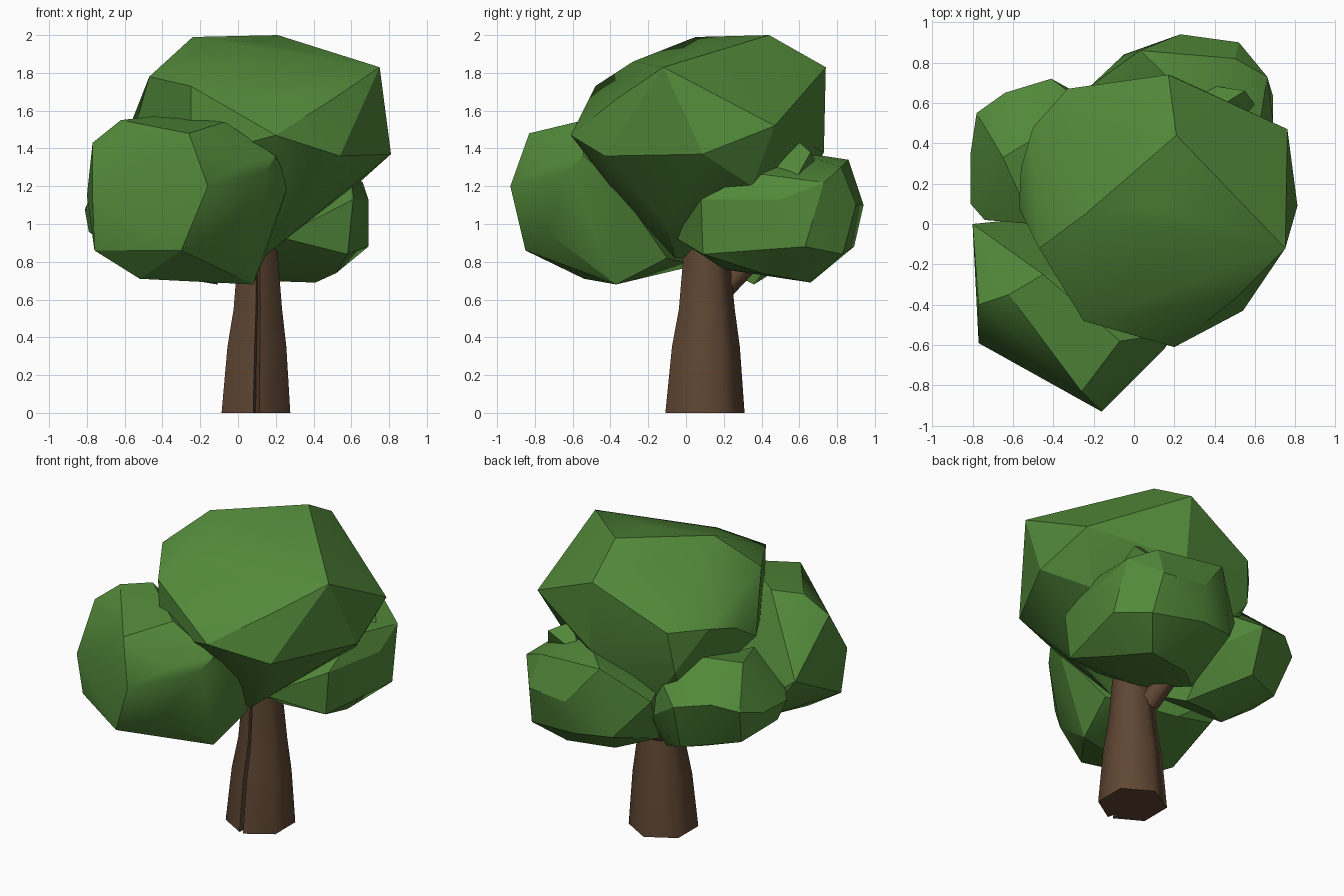
import bpy, bmesh, math
from mathutils import Vector


def material(name, rgb):
    m = bpy.data.materials.new(name)
    m.diffuse_color = (*rgb, 1)
    return m


leaf = material("leaf_green", (0.085, 0.25, 0.042))
bark = material("bark_brown", (0.115, 0.062, 0.033))


def finish(bm, name, mat, smooth_angle):
    bmesh.ops.recalc_face_normals(bm, faces=bm.faces)
    me = bpy.data.meshes.new(name)
    bm.to_mesh(me)
    bm.free()
    me.materials.append(mat)
    ob = bpy.data.objects.new(name, me)
    bpy.context.collection.objects.link(ob)
    bpy.ops.object.select_all(action='DESELECT')
    ob.select_set(True)
    bpy.context.view_layer.objects.active = ob
    bpy.ops.object.shade_smooth_by_angle(angle=math.radians(smooth_angle))
    return ob


def clump(name, corners):
    """Faceted leaf clump: hull stretched over its corner points."""
    bm = bmesh.new()
    for c in corners:
        bm.verts.new(c)
    bmesh.ops.convex_hull(bm, input=bm.verts[:])
    loose = [v for v in bm.verts if not v.link_faces]
    bmesh.ops.delete(bm, geom=loose, context='VERTS')
    return finish(bm, name, leaf, 25)


def loft(name, rings, mat):
    """Skin a stack of equal-sized rings and cap both ends."""
    bm = bmesh.new()
    loops = [[bm.verts.new(p) for p in r] for r in rings]
    n = len(loops[0])
    for a, b in zip(loops, loops[1:]):
        for i in range(n):
            j = (i + 1) % n
            bm.faces.new((a[i], a[j], b[j], b[i]))
    bm.faces.new(loops[0])
    bm.faces.new(loops[-1])
    return finish(bm, name, mat, 65)


# Trunk: six-sided taper with a narrow cleft near the front corner
section = [(-85, 1), (-30, 1), (30, 1), (90, 1), (150, 1),
           (210, 1), (266, 0.96), (269, 0.6)]


def trunk_ring(z, cx, cy, r):
    return [(cx + r * k * math.cos(math.radians(a)),
             cy + r * k * math.sin(math.radians(a)), z) for a, k in section]


loft("trunk", [trunk_ring(0.0, 0.095, 0.10, 0.21),
               trunk_ring(0.35, 0.10, 0.105, 0.18),
               trunk_ring(0.55, 0.105, 0.11, 0.148),
               trunk_ring(0.80, 0.105, 0.108, 0.125),
               trunk_ring(1.00, 0.105, 0.11, 0.11)], bark)


# Branch: short stub leaning back and left out of the trunk
def tube_ring(p, axis, r, n=6):
    q = Vector(axis).to_track_quat('Z', 'Y')
    return [Vector(p) + q @ Vector((r * math.cos(t), r * math.sin(t), 0))
            for t in (2 * math.pi * i / n for i in range(n))]


axis = (-0.06, 0.20, 0.20)
loft("branch", [tube_ring((0.06, 0.20, 0.67), axis, 0.07),
                tube_ring((-0.01, 0.42, 0.89), axis, 0.06)], bark)

# Crown: the large top clump
clump("crown", [
    (0.21, 0.44, 2.0), (-0.24, 0.05, 1.99), (0.11, 0.09, 1.96),
    (0.75, -0.12, 1.83), (0.2, -0.61, 1.47), (-0.03, -0.28, 1.86),
    (0.54, -0.43, 1.36), (0.81, 0.09, 1.37), (0.17, 0.74, 1.83),
    (-0.25, -0.48, 1.73), (-0.47, -0.12, 1.78), (0.76, 0.47, 1.52),
    (0.5, -0.37, 1.66), (-0.57, 0.08, 1.42), (-0.56, 0.28, 1.55),
    (-0.5, 0.48, 1.6), (-0.33, 0.67, 1.6), (-0.36, 0.63, 1.33),
    (0.2, 0.73, 1.38), (0.35, -0.1, 1.0), (0.13, -0.06, 0.82),
    (0.25, -0.4, 1.2), (-0.25, -0.46, 1.35), (0.62, 0.35, 1.2),
    (0.1, 0.3, 0.85), (-0.3, 0.45, 1.05), (-0.1, 0.55, 1.0)])

# Front left clump
clump("front_left_foliage", [
    (-0.16, -0.93, 1.2), (-0.26, -0.83, 1.48), (-0.77, -0.4, 1.43),
    (-0.77, -0.59, 1.14), (-0.76, -0.54, 0.86), (-0.3, -0.85, 0.86),
    (-0.52, -0.54, 0.71), (0.08, -0.37, 0.68), (-0.62, -0.35, 1.55),
    (-0.07, -0.58, 1.54), (0.0, -0.75, 1.3), (0.2, -0.54, 1.36),
    (0.27, -0.38, 1.22), (0.15, -0.62, 1.28), (-0.8, 0.0, 1.15),
    (-0.45, -0.25, 1.57), (-0.04, -0.74, 0.96), (0.14, -0.1, 0.82),
    (-0.6, 0.0, 0.87), (-0.3, 0.05, 0.78)])

# Back left clump
clump("back_left_foliage", [
    (-0.81, 0.35, 1.08), (-0.81, 0.1, 1.07), (-0.78, 0.55, 1.15),
    (-0.64, 0.65, 1.2), (-0.41, 0.72, 1.15), (-0.45, 0.45, 1.39),
    (-0.65, 0.33, 1.36), (-0.11, 0.36, 0.68), (-0.4, 0.63, 0.85),
    (-0.72, 0.45, 0.9), (-0.6, 0.1, 0.83), (-0.35, 0.3, 0.72),
    (-0.12, 0.56, 0.95), (-0.18, 0.55, 1.25), (-0.5, 0.0, 1.3),
    (-0.03, 0.12, 0.8), (-0.79, 0.17, 0.96), (-0.74, 0.02, 1.1)])

# Back right clump
clump("back_right_foliage", [
    (0.23, 0.94, 1.1), (0.52, 0.9, 1.1), (0.66, 0.73, 1.22),
    (0.69, 0.5, 1.13), (0.69, 0.63, 0.88), (0.41, 0.66, 0.69),
    (0.52, 0.4, 0.74), (0.2, 0.89, 0.88), (0.03, 0.86, 1.34),
    (0.3, 0.6, 1.38), (0.5, 0.82, 1.3), (0.6, 0.35, 1.27),
    (0.61, 0.08, 1.13), (0.58, 0.09, 0.84), (0.12, 0.2, 0.76),
    (-0.05, 0.84, 0.9), (-0.22, 0.68, 1.12), (-0.1, 0.42, 0.75),
    (-0.14, 0.45, 1.15), (0.1, 0.6, 0.7), (0.22, -0.06, 0.93),
    (0.55, 0.83, 0.84)])

# Small leaf tuft poking out of the back right clump
clump("leaf_tuft", [
    (0.42, 0.58, 1.45), (0.55, 0.66, 1.38), (0.62, 0.56, 1.2),
    (0.48, 0.45, 1.33), (0.3, 0.7, 1.3), (0.3, 0.5, 1.2)])
